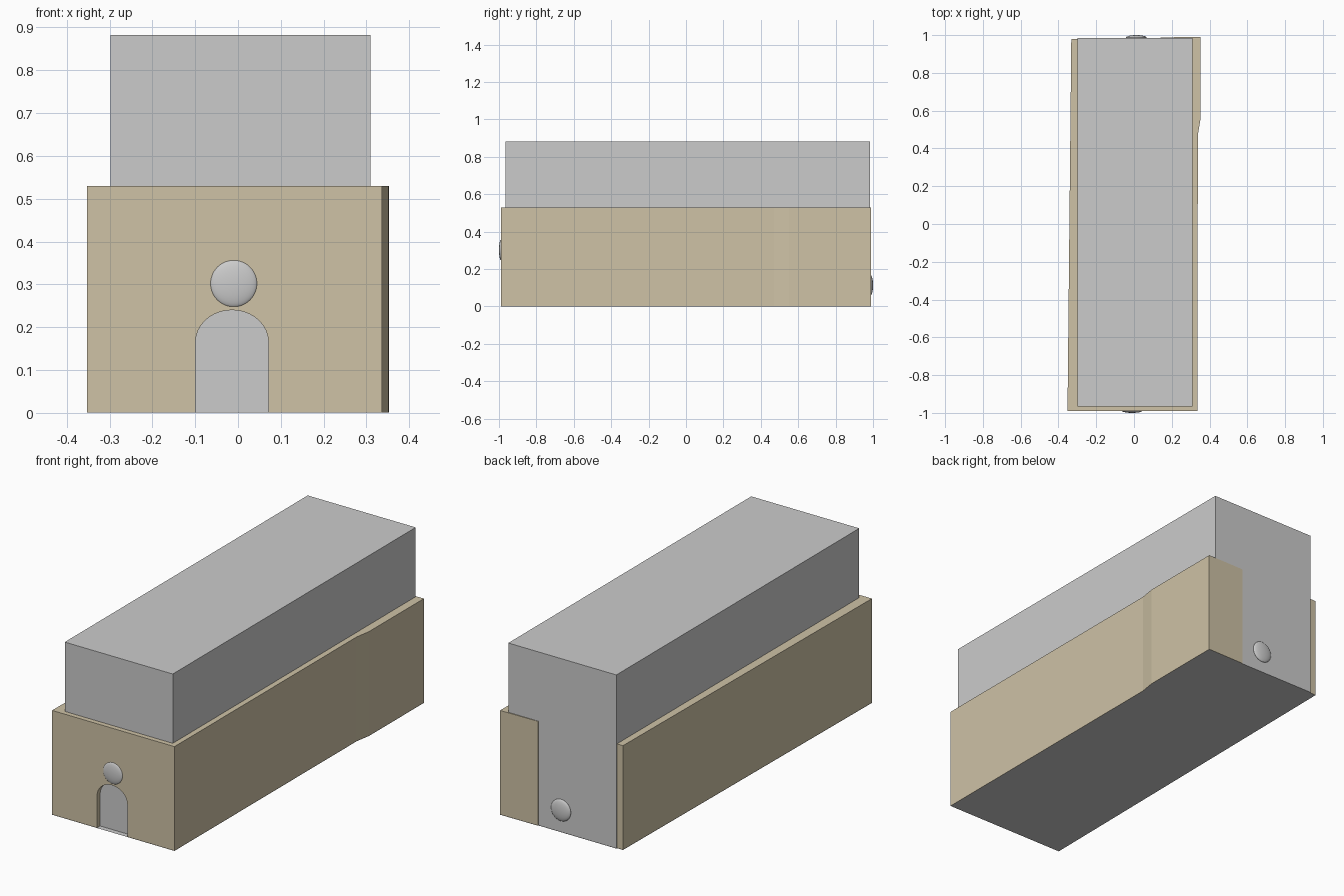
import bpy, bmesh, math

if "Cube" in bpy.data.objects:
    bpy.data.objects.remove(bpy.data.objects["Cube"])


def material(name, rgb):
    m = bpy.data.materials.new(name)
    m.diffuse_color = (*rgb, 1)
    m.use_nodes = True
    m.node_tree.nodes["Principled BSDF"].inputs["Base Color"].default_value = m.diffuse_color
    return m


def prism(name, outline, direction, mat=None):
    """Close an outline of 3D points and extrude it along a direction."""
    bm = bmesh.new()
    face = bm.faces.new([bm.verts.new(p) for p in outline])
    if direction:
        ext = bmesh.ops.extrude_face_region(bm, geom=[face], use_keep_orig=True)
        moved = [g for g in ext["geom"] if isinstance(g, bmesh.types.BMVert)]
        bmesh.ops.translate(bm, verts=moved, vec=direction)
        bmesh.ops.recalc_face_normals(bm, faces=bm.faces)
    mesh = bpy.data.meshes.new(name)
    bm.to_mesh(mesh)
    bm.free()
    obj = bpy.data.objects.new(name, mesh)
    bpy.context.collection.objects.link(obj)
    if mat:
        mesh.materials.append(mat)
    return obj


tan = material("tan_wood", (0.62, 0.54, 0.38))

# Outer footprint, from the back left corner round the front to the back right
footprint = [(-0.332, 0.98), (-0.352, -0.99), (0.336, -0.99), (0.338, 0.47),
             (0.351, 0.55), (0.352, 0.99), (0.14, 0.988)]

# Inner grey block
x0, x1, y0, y1 = -0.298, 0.309, -0.965, 0.985
prism("inner_block", [(x0, y0, 0.001), (x1, y0, 0.001), (x1, y1, 0.001), (x0, y1, 0.001)],
      (0, 0, 0.881))

# Thin grey floor, facing down
floor = footprint + [(0.14, y1), (x0, y1), (x0, 0.98)]
prism("floor", [(x, y, 0) for x, y in reversed(floor)], None)

# Brown wall wrapping three sides and part of the back
inset = 0.008
inner = [(0.14, y1 - inset), (x1 - inset, y1 - inset), (x1 - inset, y0 + inset),
         (x0 + inset, y0 + inset), (x0 + inset, 0.98)]
wall = prism("outer_wall", [(x, y, 0.001) for x, y in footprint + inner],
             (0, 0, 0.529), tan)

# Arched doorway in the front wall
cx, hw, spring, rise = -0.014, 0.085, 0.165, 0.075
arch = [(cx - hw, -1.1, -0.05), (cx + hw, -1.1, -0.05)]
for i in range(25):
    a = math.pi * i / 24
    arch.append((cx + hw * math.cos(a), -1.1, spring + rise * math.sin(a)))
cutter = prism("doorway_cutter", arch, (0, 0.2, 0))
cut = wall.modifiers.new("doorway", 'BOOLEAN')
cut.operation, cut.solver, cut.object = 'DIFFERENCE', 'EXACT', cutter
bpy.context.view_layer.objects.active = wall
bpy.ops.object.modifier_apply(modifier=cut.name)
bpy.data.objects.remove(cutter)

# Flattened round studs on the front and back
for name, x, y, z in (("front_stud", -0.01, -0.988, 0.302), ("back_stud", 0.012, 0.986, 0.113)):
    bpy.ops.mesh.primitive_uv_sphere_add(segments=48, ring_count=24, radius=1, location=(x, y, z))
    stud = bpy.context.object
    stud.name = name
    stud.scale = (0.055, 1 - abs(y), 0.055)
    bpy.ops.object.transform_apply(location=False, rotation=False, scale=True)
    bpy.ops.object.shade_smooth()
